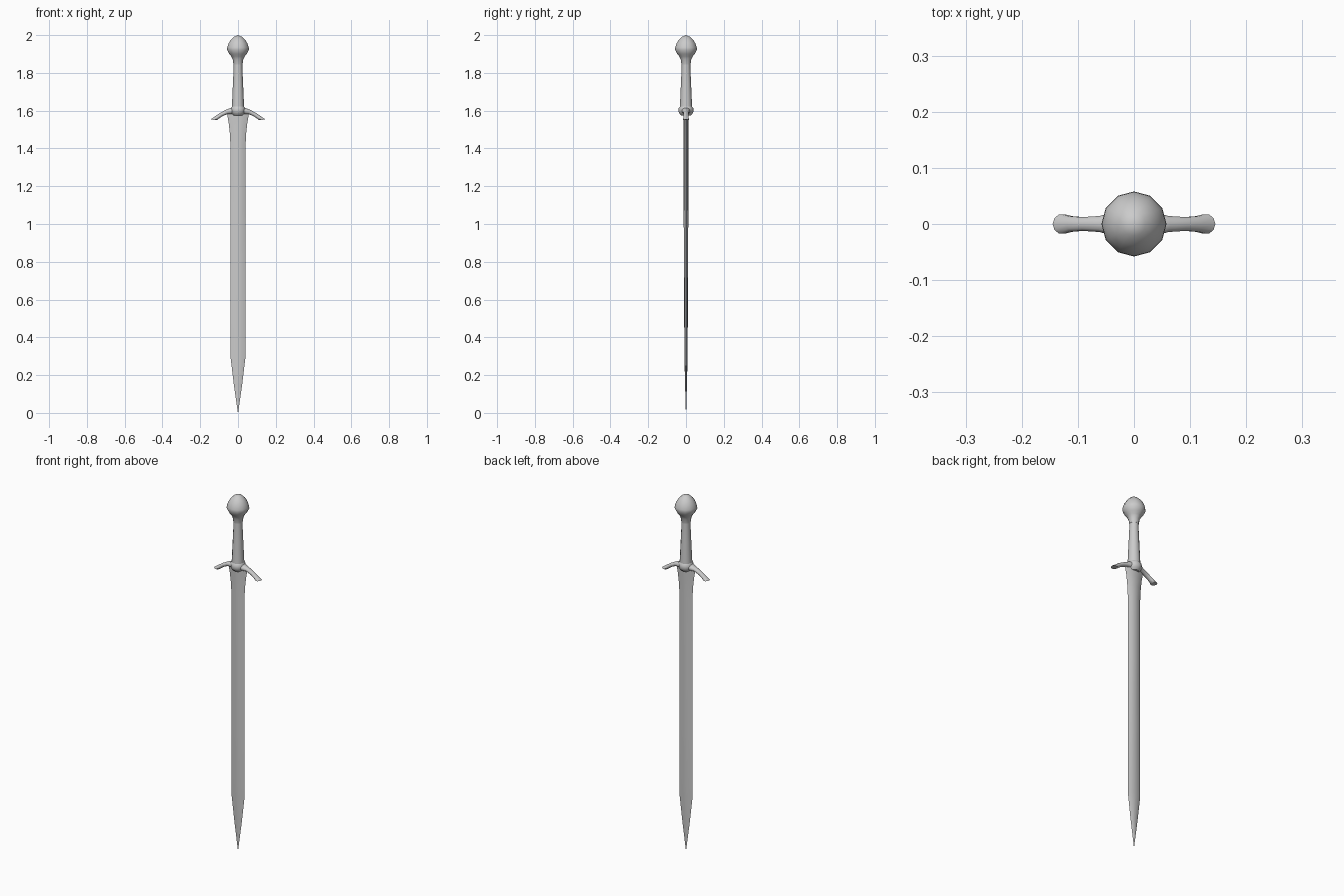
import bpy, bmesh, math

if "Cube" in bpy.data.objects:
    bpy.data.objects.remove(bpy.data.objects["Cube"])


def skin(name, rings, angle=35):
    """Join equal-sized point rings into a closed solid."""
    bm = bmesh.new()
    loops = [[bm.verts.new(p) for p in ring] for ring in rings]
    n = len(loops[0])
    for a, b in zip(loops, loops[1:]):
        for i in range(n):
            j = (i + 1) % n
            bm.faces.new((a[i], a[j], b[j], b[i]))
    bm.faces.new(loops[0])
    bm.faces.new(loops[-1])
    bmesh.ops.remove_doubles(bm, verts=bm.verts, dist=1e-5)
    bmesh.ops.recalc_face_normals(bm, faces=bm.faces)
    mesh = bpy.data.meshes.new(name)
    bm.to_mesh(mesh)
    bm.free()
    obj = bpy.data.objects.new(name, mesh)
    bpy.context.collection.objects.link(obj)
    bpy.ops.object.select_all(action='DESELECT')
    obj.select_set(True)
    bpy.context.view_layer.objects.active = obj
    bpy.ops.object.shade_smooth_by_angle(angle=math.radians(angle))
    return obj


def lathe(name, profile, sides=12):
    turn = [math.tau * i / sides for i in range(sides)]
    return skin(name, [[(r * math.cos(a), r * math.sin(a), z) for a in turn]
                       for r, z in profile])


# Blade: lens cross-section, (half width, half thickness, height)
lens = [(1, 0), (.55, .75), (0, 1), (-.55, .75),
        (-1, 0), (-.55, -.75), (0, -1), (.55, -.75)]
stations = [(.0008, .0008, 0), (.022, .005, .15), (.040, .0085, .30),
            (.040, .0105, .70), (.040, .0125, 1.10), (.040, .013, 1.42),
            (.044, .013, 1.49), (.050, .013, 1.54), (.058, .013, 1.585)]
skin("blade", [[(w * x, t * y, z) for x, y in lens] for w, t, z in stations], 40)

# Crossguard: oval sections (top x, top z, bottom x, bottom z, half depth)
arm = [(0, 1.620, 0, 1.578, .030), (.035, 1.616, .030, 1.581, .023),
       (.065, 1.604, .055, 1.582, .015), (.095, 1.588, .082, 1.571, .013),
       (.120, 1.571, .100, 1.559, .014), (.145, 1.553, .112, 1.550, .018)]
full = [(-a, b, -c, d, h) for a, b, c, d, h in reversed(arm[1:])] + arm
rings = []
for xt, zt, xb, zb, h in full:
    ring = []
    for i in range(10):
        a = math.tau * i / 10
        f = (1 + math.cos(a)) / 2
        ring.append((xb + (xt - xb) * f, h * math.sin(a), zb + (zt - zb) * f))
    rings.append(ring)
skin("crossguard", rings, 45)

# Collar at the middle of the guard
lathe("guard_collar", [(.024, 1.574), (.034, 1.584), (.039, 1.595),
                       (.039, 1.612), (.032, 1.622)])

# Grip, swelling towards the guard
lathe("grip", [(.033, 1.61), (.031, 1.65), (.027, 1.74),
               (.023, 1.83), (.023, 1.86)])

# Pommel: flared neck and pointed dome
lathe("pommel", [(.024, 1.845), (.028, 1.872), (.036, 1.888), (.046, 1.900),
                 (.058, 1.922), (.057, 1.935), (.050, 1.956), (.038, 1.975),
                 (.021, 1.991), (0, 2.0)])
